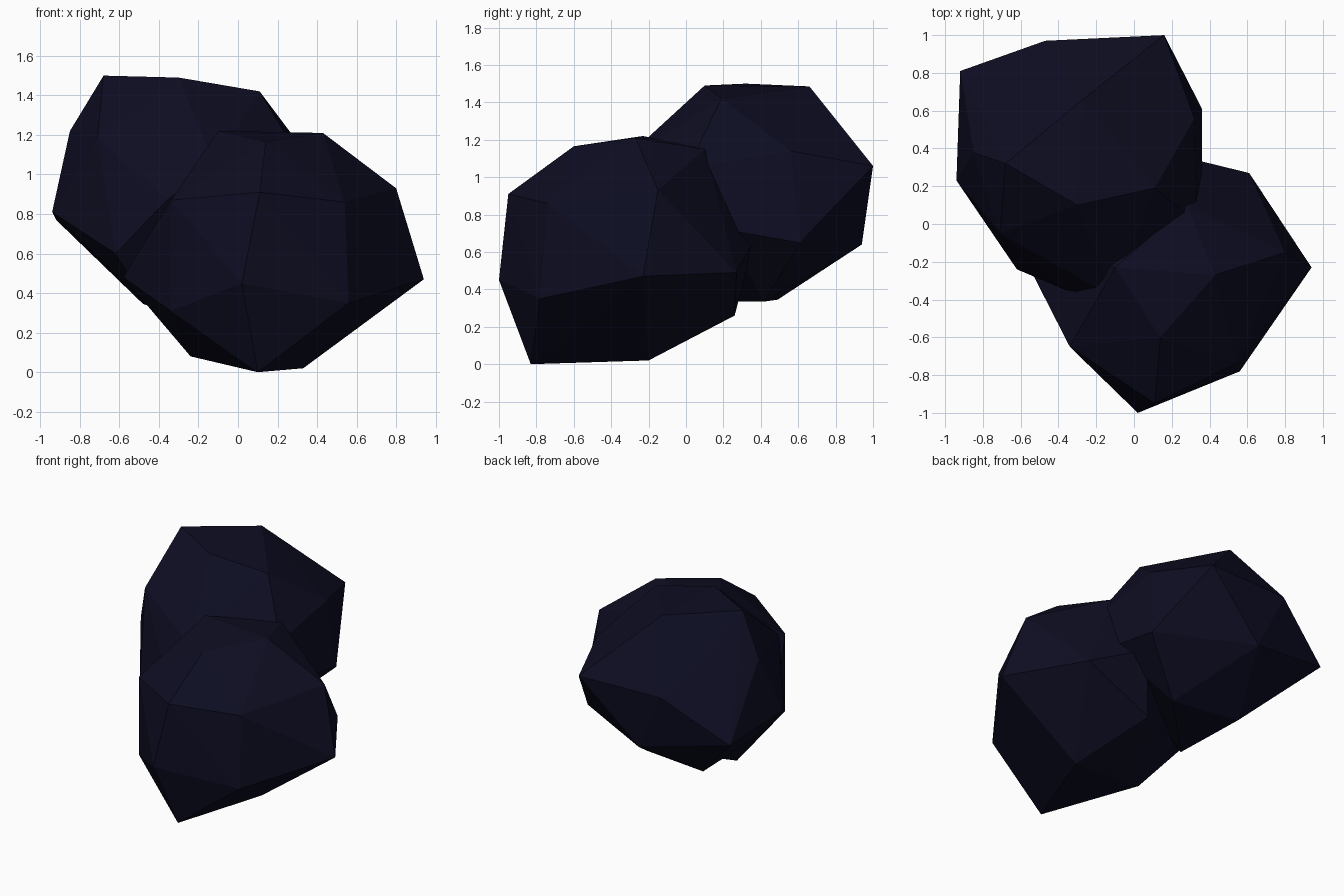
import bpy
import bmesh

default_cube = bpy.data.objects.get("Cube")
if default_cube:
    bpy.data.objects.remove(default_cube, do_unlink=True)


def make_material(name, colour):
    material = bpy.data.materials.new(name)
    material.use_nodes = True
    material.diffuse_color = colour
    shader = material.node_tree.nodes["Principled BSDF"]
    shader.inputs["Base Color"].default_value = colour
    return material


def make_boulder(name, corners, material):
    """Wrap a faceted convex stone around its outermost corners."""
    bm = bmesh.new()
    for corner in corners:
        bm.verts.new(corner)
    hull = bmesh.ops.convex_hull(bm, input=bm.verts[:])
    leftovers = {item for item in hull["geom_interior"] + hull["geom_unused"]
                 if isinstance(item, bmesh.types.BMVert)}
    bmesh.ops.delete(bm, geom=list(leftovers), context="VERTS")
    bmesh.ops.recalc_face_normals(bm, faces=bm.faces[:])

    mesh = bpy.data.meshes.new(name)
    bm.to_mesh(mesh)
    bm.free()
    mesh.materials.append(material)
    boulder = bpy.data.objects.new(name, mesh)
    bpy.context.scene.collection.objects.link(boulder)
    return boulder


dark_stone = make_material("dark navy stone", (0.004, 0.004, 0.016, 1))

# Raised rear boulder: crown, sides, the end sunk into its neighbour, underside
rear_crown = [(-.68, .32, 1.5), (-.3, .1, 1.49), (-.27, .66, 1.485), (.11, .19, 1.42)]
rear_sides = [
    (.16, 1, 1.06), (-.47, .97, 1.06), (-.28, .94, .64), (-.92, .81, .77),
    (-.94, .23, .81), (-.85, .38, 1.22), (-.71, -.05, 1.19), (-.62, -.24, .6),
    (.32, .56, 1.14), (.36, .61, .65), (.36, .2, .72),
]
rear_sunken_end = [(-.36, -.35, .87), (-.12, -.38, 1.05), (.33, .01, 1.05)]
rear_base = [(-.48, .49, .345), (.02, .42, .335), (-.45, -.06, .335)]
make_boulder("rear_boulder", rear_crown + rear_sides + rear_sunken_end + rear_base,
             dark_stone)

# Low front boulder: crown, sides, then underside
front_crown = [(.43, -.27, 1.21), (.14, -.6, 1.165), (-.1, -.23, 1.22), (.28, .1, 1.15)]
front_sides = [
    (.8, -.15, .93), (.11, -.95, .91), (-.34, -.65, .87), (.54, -.74, .86),
    (.94, -.23, .47), (.02, -1, .45), (.56, -.78, .35), (.61, .27, .49),
    (-.58, -.18, .48), (-.34, -.65, .31), (.2, .37, .68),
]
front_base = [(.1, -.83, 0), (.33, -.2, .02), (-.24, -.24, .08), (.1, .26, .26)]
make_boulder("front_boulder", front_crown + front_sides + front_base, dark_stone)
